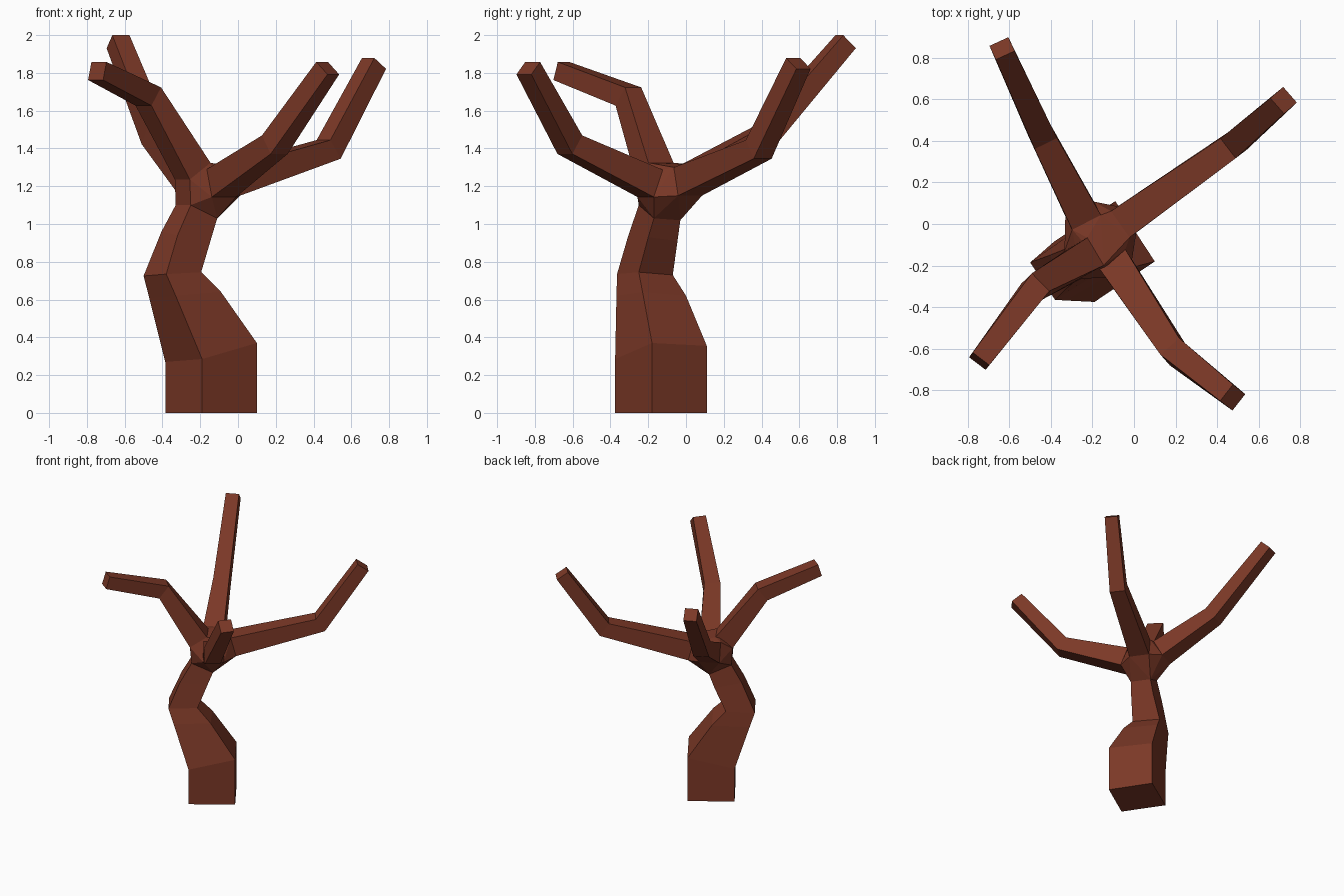
import bpy, bmesh
from mathutils import Vector

if "Cube" in bpy.data.objects:
    bpy.data.objects.remove(bpy.data.objects["Cube"])

bark = bpy.data.materials.new("bark")
bark.diffuse_color = (0.2, 0.04, 0.02, 1)
bark.use_nodes = True
bark.node_tree.nodes["Principled BSDF"].inputs["Base Color"].default_value = bark.diffuse_color


def finish(name, bm):
    bmesh.ops.recalc_face_normals(bm, faces=bm.faces)
    mesh = bpy.data.meshes.new(name)
    bm.to_mesh(mesh)
    bm.free()
    mesh.materials.append(bark)
    bpy.context.collection.objects.link(bpy.data.objects.new(name, mesh))


def loft(name, rings):
    """Skin a list of four-cornered rings and cap both ends."""
    bm = bmesh.new()
    loops = [[bm.verts.new(p) for p in ring] for ring in rings]
    for a, b in zip(loops, loops[1:]):
        for i in range(4):
            j = (i + 1) % 4
            bm.faces.new((a[i], a[j], b[j], b[i]))
    bm.faces.new(loops[0])
    bm.faces.new(loops[-1])
    finish(name, bm)


def section(center, direction, size):
    """Square across the direction, two sides kept level."""
    d = direction.normalized()
    side = d.cross(Vector((0, 0, 1))).normalized() * size / 2
    up = side.cross(d).normalized() * size / 2
    return [center + side * s + up * u for s, u in ((1, 1), (-1, 1), (-1, -1), (1, -1))]


# Crooked trunk, corners ordered front, right, back, left
trunk = [
    [(-.19, -.375, 0), (.10, -.18, 0), (-.09, .11, 0), (-.385, -.085, 0)],
    [(-.19, -.375, .285), (.10, -.18, .37), (-.09, .11, .355), (-.385, -.085, .27)],
    [(-.33, -.368, .62), (-.09, -.23, .64), (-.235, 0, .62), (-.47, -.16, .61)],
    [(-.38, -.365, .735), (-.195, -.25, .745), (-.315, -.07, .73), (-.5, -.185, .725)],
    [(-.32, -.305, .94), (-.14, -.20, .93), (-.23, -.045, .91), (-.405, -.15, .96)],
    [(-.25, -.25, 1.10), (-.11, -.17, 1.03), (-.19, -.03, 1.02), (-.33, -.12, 1.10)],
]
loft("trunk", trunk)

# Branches: root, elbow and tip centres
branches = {
    "branch_front_right": ((-.09, -.19, 1.215), (.195, -.615, 1.42), (.475, -.835, 1.825)),
    "branch_back_right": ((-.05, .01, 1.225), (.48, .385, 1.395), (.72, .595, 1.85)),
    "branch_back_left": ((-.245, .04, 1.245), (-.44, .42, 1.47), (-.635, .845, 1.965)),
    "branch_front_left": ((-.24, -.165, 1.28), (-.475, -.305, 1.675), (-.745, -.66, 1.81)),
}
hub = list(trunk[-1])
for name, path in branches.items():
    root, elbow, tip = map(Vector, path)
    d1, d2 = (elbow - root).normalized(), (tip - elbow).normalized()
    rings = [section(root, d1, .155), section(elbow, d1 + d2, .12), section(tip, d2, .1)]
    hub += rings[0]
    loft(name, rings)

# Fork block joining the trunk to the branch roots
bm = bmesh.new()
for p in hub:
    bm.verts.new(p)
hull = bmesh.ops.convex_hull(bm, input=bm.verts)
inner = {v for v in hull["geom_interior"] if isinstance(v, bmesh.types.BMVert)}
bmesh.ops.delete(bm, geom=list(inner), context='VERTS')
finish("fork", bm)
